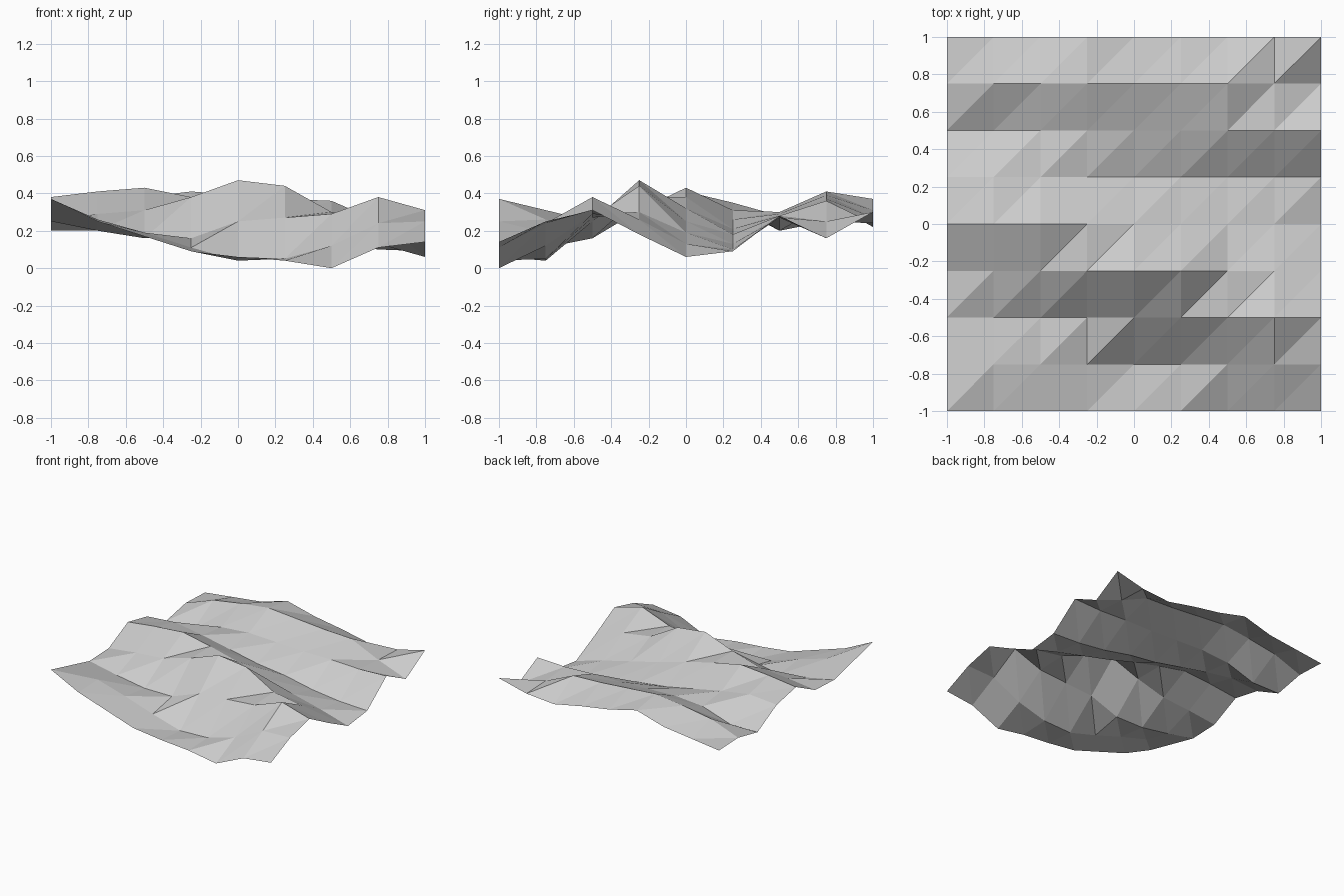
import bpy
import bmesh

cube = bpy.data.objects.get("Cube")
if cube:
    bpy.data.objects.remove(cube, do_unlink=True)

# Cross-section profiles of the terrain, front to back, heights in hundredths
PROFILES = [
    [37, 25, 17, 9, 6, 4, 0, 11, 14],
    [31, 26, 19, 11, 4, 5, 12, 24, 25],
    [25, 20, 16, 16, 25, 27, 29, 38, 31],
    [26, 29, 31, 38, 47, 44, 30, 26, 18],
    [38, 41, 43, 38, 32, 25, 19, 13, 6],
    [33, 35, 31, 26, 21, 18, 13, 10, 9],
    [20, 20, 28, 30, 29, 28, 28, 27, 28],
    [25, 34, 38, 41, 39, 37, 36, 25, 16],
    [24, 27, 30, 37, 31, 27, 22, 24, 30],
]
SIZE = 2.0


def make_material(name, colour):
    """Plain single-colour material."""
    material = bpy.data.materials.new(name)
    material.use_nodes = True
    material.diffuse_color = colour
    shader = material.node_tree.nodes["Principled BSDF"]
    shader.inputs["Base Color"].default_value = colour
    shader.inputs["Roughness"].default_value = 0.9
    return material


def loft_profiles(name, profiles, size, material):
    """Join neighbouring profiles into a faceted sheet with parallel diagonals."""
    bm = bmesh.new()
    step = size / (len(profiles) - 1)
    rows = [
        [bm.verts.new((i * step - size / 2, j * step - size / 2, height / 100))
         for i, height in enumerate(profile)]
        for j, profile in enumerate(profiles)
    ]
    for front, back in zip(rows, rows[1:]):
        for a, b, c, d in zip(front, front[1:], back[1:], back):
            bm.faces.new((a, b, c))
            bm.faces.new((a, c, d))
    mesh = bpy.data.meshes.new(name)
    bm.to_mesh(mesh)
    bm.free()
    mesh.materials.append(material)
    sheet = bpy.data.objects.new(name, mesh)
    bpy.context.collection.objects.link(sheet)
    return sheet


# Low-poly hilly ground sheet, flat shaded
grey = make_material("light_grey", (0.6, 0.6, 0.6, 1))
loft_profiles("terrain", PROFILES, SIZE, grey)
